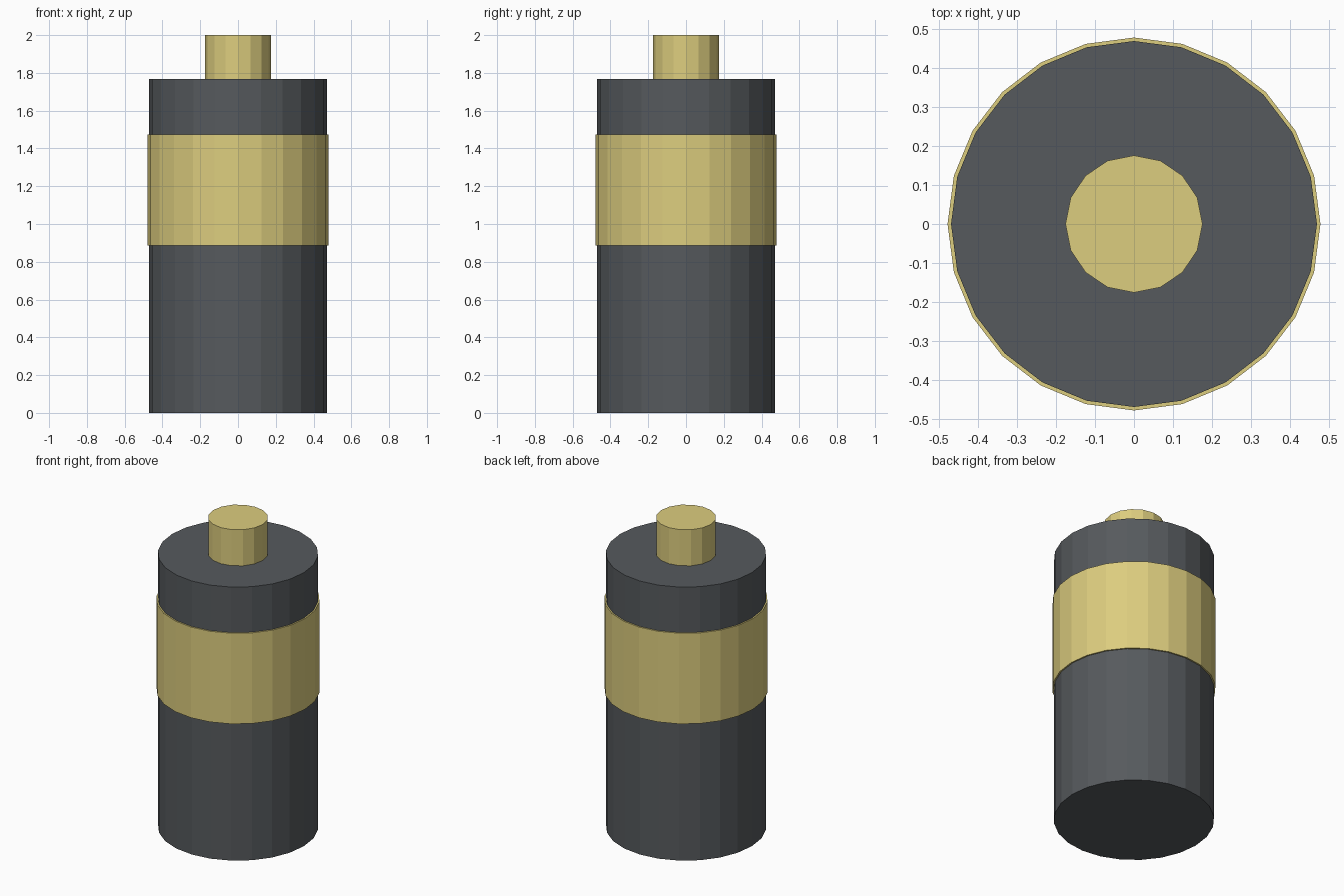
import bpy

if "Cube" in bpy.data.objects:
    bpy.data.objects.remove(bpy.data.objects["Cube"], do_unlink=True)


def make_material(name, rgb):
    mat = bpy.data.materials.new(name)
    mat.use_nodes = True
    colour = (*rgb, 1.0)
    mat.diffuse_color = colour
    mat.node_tree.nodes["Principled BSDF"].inputs["Base Color"].default_value = colour
    return mat


def cylinder(name, sides, radius, bottom, top, mat):
    bpy.ops.mesh.primitive_cylinder_add(
        vertices=sides, radius=radius, depth=top - bottom,
        location=(0, 0, (bottom + top) / 2))
    obj = bpy.context.object
    obj.name = obj.data.name = name
    obj.data.materials.append(mat)
    return obj


charcoal = make_material("charcoal", (0.093, 0.102, 0.110))
brass = make_material("pale brass", (0.72, 0.61, 0.21))

# Dark casing
cylinder("casing", 24, 0.47, 0.0, 1.767, charcoal)

# Slightly raised band around the casing
cylinder("band", 24, 0.479, 0.887, 1.473, brass)

# Contact stud on the top
cylinder("contact_stud", 16, 0.176, 1.767, 2.0, brass)
